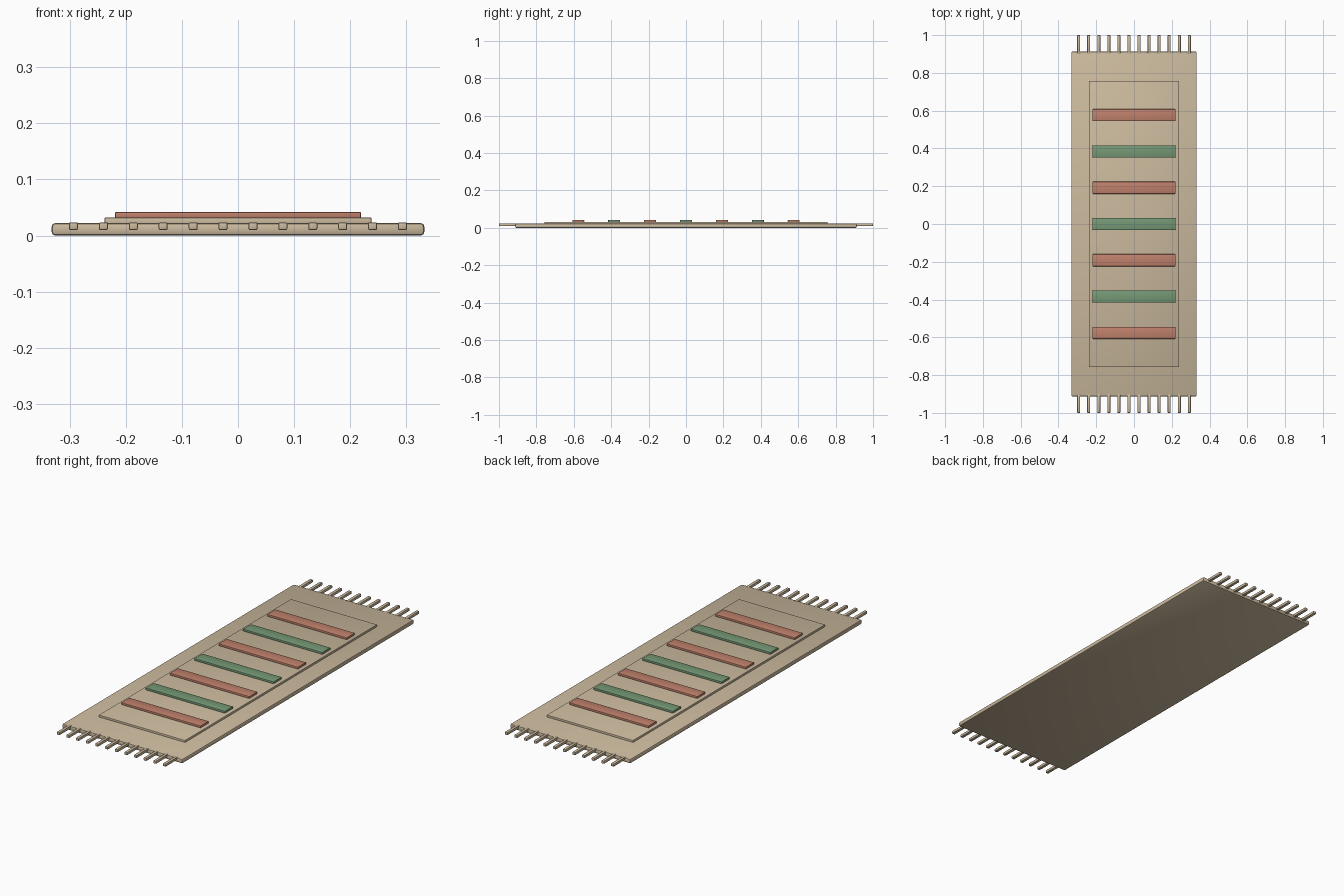
import bpy
import math

if "Cube" in bpy.data.objects:
    bpy.data.objects.remove(bpy.data.objects["Cube"])


def material(name, rgb):
    m = bpy.data.materials.new(name)
    m.diffuse_color = (*rgb, 1.0)
    m.use_nodes = True
    m.node_tree.nodes["Principled BSDF"].inputs["Base Color"].default_value = m.diffuse_color
    return m


beige = material("woven_beige", (0.60, 0.49, 0.34))
red = material("terracotta", (0.53, 0.22, 0.15))
green = material("sage_green", (0.18, 0.32, 0.18))


def slab(name, x, y, z0, z1, sx, sy, mat, bevel):
    """Box with softened edges, placed by centre, height range and size."""
    bpy.ops.mesh.primitive_cube_add(size=1, location=(x, y, (z0 + z1) / 2))
    ob = bpy.context.object
    ob.name = name
    ob.scale = (sx, sy, z1 - z0)
    bpy.ops.object.transform_apply(location=False, rotation=False, scale=True)
    ob.data.materials.append(mat)
    mod = ob.modifiers.new("soft_edge", 'BEVEL')
    mod.width = bevel
    mod.segments = 2
    bpy.ops.object.modifier_apply(modifier=mod.name)
    bpy.ops.object.shade_smooth_by_angle(angle=math.radians(35))
    return ob


# Rug body and raised inner field
slab("rug_body", 0, 0, 0, 0.022, 0.664, 1.826, beige, 0.006)
slab("inner_field", 0, 0, 0.018, 0.032, 0.476, 1.514, beige, 0.002)

# Alternating cross stripes
for i in range(7):
    slab(f"stripe_{i + 1}", 0, (i - 3) * 0.192, 0.031, 0.042, 0.438, 0.064,
         green if i % 2 else red, 0.002)

# Fringe tassels on both short ends
for end, side in (("front", -1), ("back", 1)):
    for i in range(12):
        slab(f"{end}_tassel_{i + 1}", (i - 5.5) * 0.0533, side * 0.951,
             0.0095, 0.0235, 0.016, 0.098, beige, 0.003)
